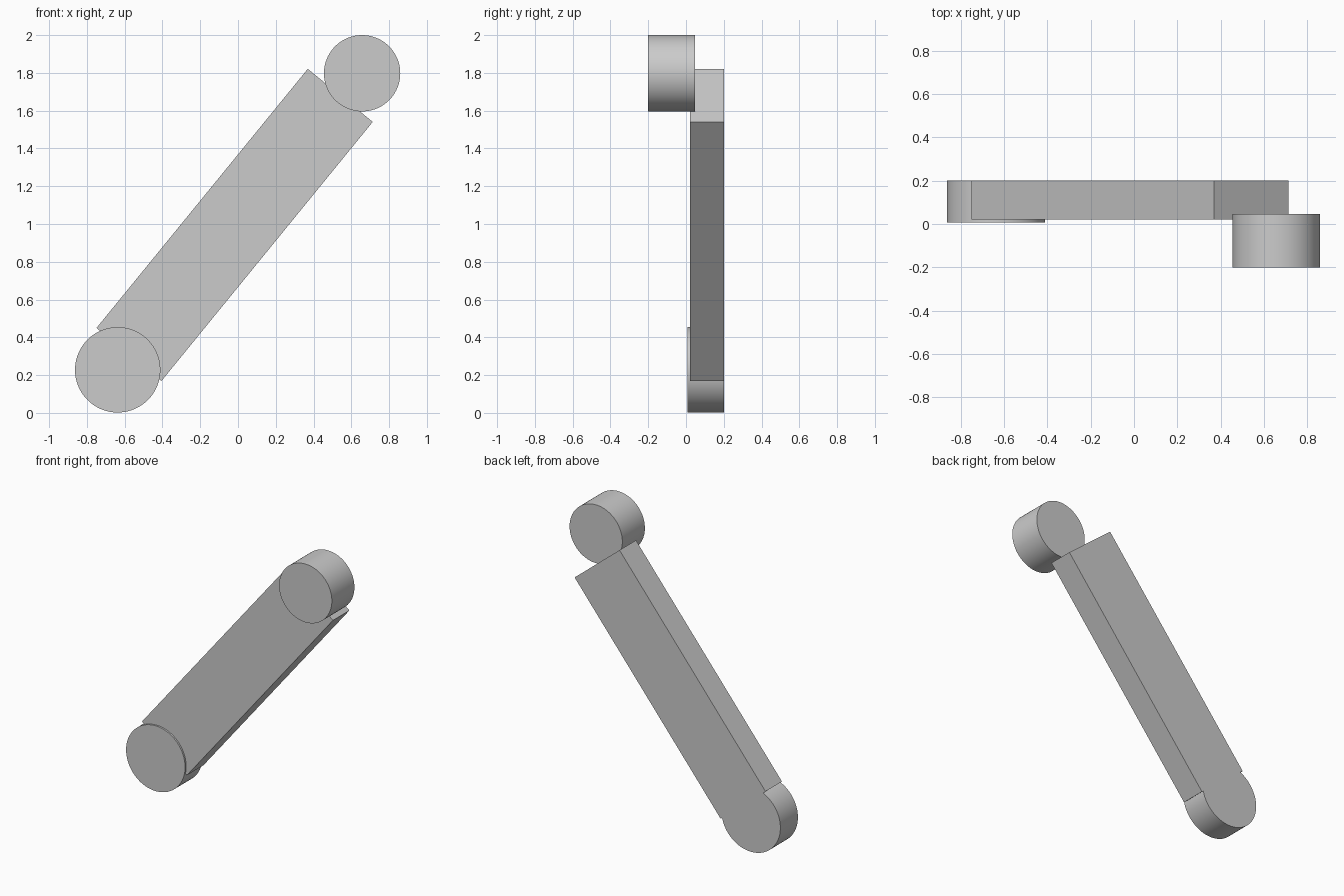
import bpy
from math import radians

cube = bpy.data.objects.get("Cube")
if cube:
    bpy.data.objects.remove(cube, do_unlink=True)

grey = bpy.data.materials.new("light grey")
grey.use_nodes = True
colour = (0.6, 0.6, 0.6, 1)
grey.diffuse_color = colour
grey.node_tree.nodes["Principled BSDF"].inputs["Base Color"].default_value = colour


def disc(name, x, z, radius, front, back):
    """Round part with its axis along y, from front to back."""
    bpy.ops.mesh.primitive_cylinder_add(
        vertices=96, radius=radius, depth=back - front,
        location=(x, (front + back) / 2, z), rotation=(radians(90), 0, 0))
    ob = bpy.context.object
    ob.name = name
    ob.data.materials.append(grey)
    bpy.ops.object.shade_smooth_by_angle(angle=radians(30))
    return ob


# Slanted flat bar
bpy.ops.mesh.primitive_cube_add(size=1, location=(-0.018, 0.11, 0.995),
                                rotation=(0, radians(-50.8), 0))
bar = bpy.context.object
bar.name = "arm_bar"
bar.scale = (1.77, 0.18, 0.444)
bar.data.materials.append(grey)

# Pivot at the low end, flush with the back of the bar
disc("lower_pivot", -0.637, 0.228, 0.226, 0.008, 0.2)

# Peg at the high end, standing out to the front
disc("upper_peg", 0.657, 1.798, 0.202, -0.2, 0.047)
